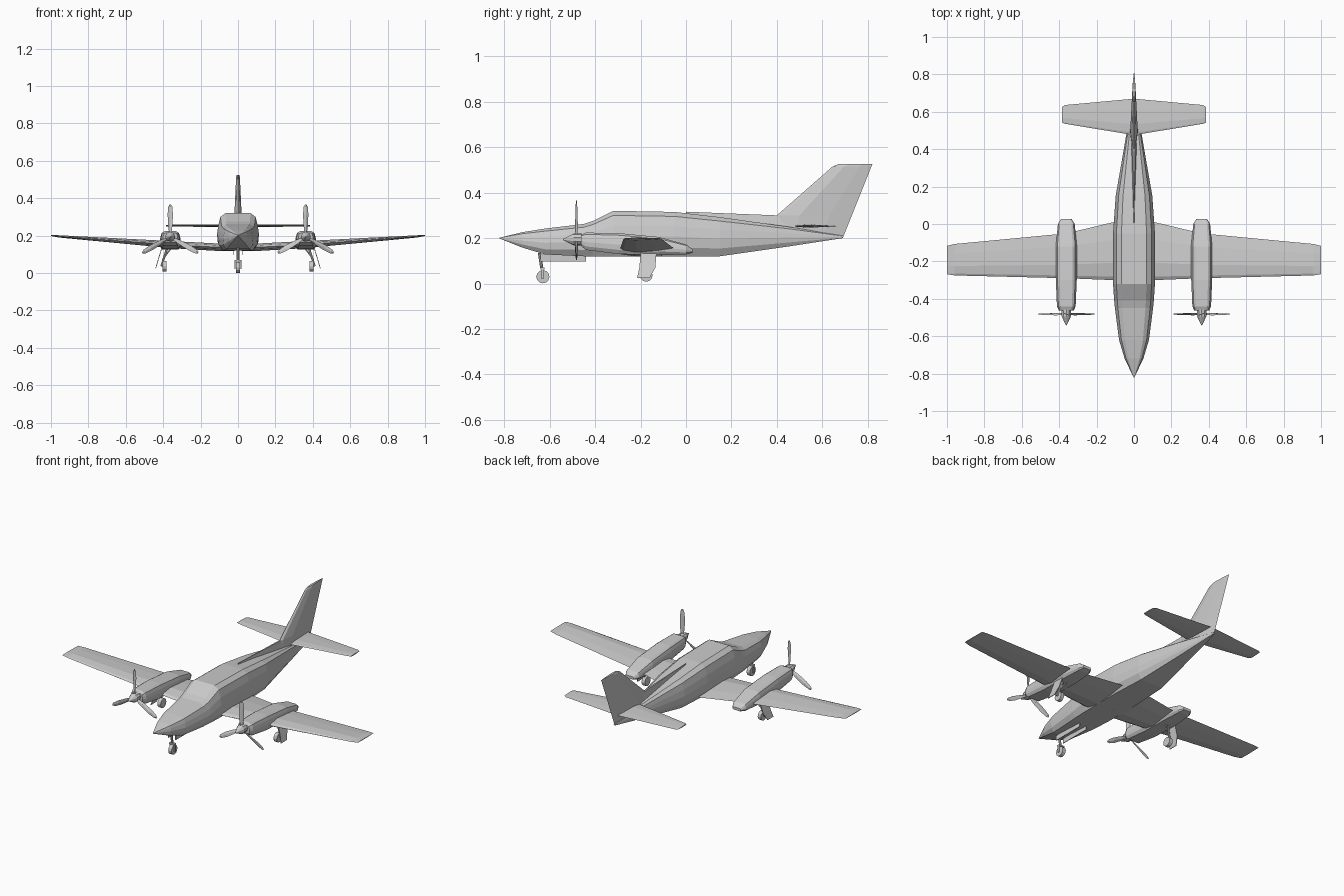
import bpy, bmesh, math
from mathutils import Vector, Matrix

if "Cube" in bpy.data.objects:
    bpy.data.objects.remove(bpy.data.objects["Cube"])

COLOUR = (0.6, 0.6, 0.6, 1)
paint = bpy.data.materials.new("light grey")
paint.use_nodes = True
paint.diffuse_color = COLOUR
paint.node_tree.nodes["Principled BSDF"].inputs["Base Color"].default_value = COLOUR


def finish(name, bm, mirror=False):
    """Turn a bmesh into a painted object, mirrored across x if asked."""
    bmesh.ops.recalc_face_normals(bm, faces=bm.faces)
    mesh = bpy.data.meshes.new(name)
    bm.to_mesh(mesh)
    bm.free()
    mesh.materials.append(paint)
    ob = bpy.data.objects.new(name, mesh)
    bpy.context.collection.objects.link(ob)
    if mirror:
        ob.modifiers.new("mirror", 'MIRROR').use_mirror_merge = False
    return ob


def skin(bm, rings):
    """Skin a row of equal rings and cap both ends."""
    rows = [[bm.verts.new(p) for p in ring] for ring in rings]
    n = len(rows[0])
    for a, b in zip(rows, rows[1:]):
        for i in range(n):
            j = (i + 1) % n
            bm.faces.new((a[i], a[j], b[j], b[i]))
    bm.faces.new(rows[0])
    bm.faces.new(rows[-1])


def loft(name, rings, mirror=False):
    bm = bmesh.new()
    skin(bm, rings)
    return finish(name, bm, mirror)


HULL = [(0.76, 0), (0.96, 0.2), (1, 0.45), (0.94, 0.68), (0.84, 0.9), (0.6, 1)]


def hull_ring(y, half, low, high, x=0):
    """Rounded box section facing along y."""
    right = [(w * half, low + h * (high - low)) for w, h in HULL]
    pts = right + [(-a, z) for a, z in reversed(right)]
    return [(x + a, y, z) for a, z in pts]


def foil(lead, trail, thick):
    """Angular wing section as (y, offset) pairs."""
    c = trail - lead
    up = [(lead + c * f, thick * t) for f, t in ((0.06, 0.5), (0.3, 1), (0.7, 0.6))]
    return [(lead, 0)] + up + [(trail, 0)] + [(y, -t) for y, t in reversed(up)]


def tube(bm, a, b, r1, r2, sides=8):
    """Tapered cylinder between two points."""
    a, b = Vector(a), Vector(b)
    turn = (b - a).to_track_quat('Z', 'Y').to_matrix().to_4x4()
    bmesh.ops.create_cone(bm, cap_ends=True, segments=sides, radius1=r1, radius2=r2,
                          depth=(b - a).length,
                          matrix=Matrix.Translation((a + b) / 2) @ turn)


def box(bm, centre, size):
    bmesh.ops.create_cube(bm, size=1, matrix=Matrix.Translation(centre)
                          @ Matrix.Diagonal((*size, 1)))


# Fuselage with stepped windscreen and tapering tail
body = [(-0.82, 0.002, 0.198, 0.202), (-0.72, 0.05, 0.158, 0.226),
        (-0.62, 0.08, 0.128, 0.242), (-0.45, 0.102, 0.12, 0.262),
        (-0.41, 0.106, 0.12, 0.275), (-0.32, 0.112, 0.119, 0.32),
        (-0.05, 0.112, 0.119, 0.315), (0.15, 0.098, 0.12, 0.292),
        (0.45, 0.046, 0.163, 0.25), (0.69, 0.006, 0.2, 0.21)]
loft("fuselage", [hull_ring(*s) for s in body])

# Tail fin and its long fillet
fin = [(0.2, 0.4, 0.69, 0.022), (0.3, 0.4, 0.73, 0.02),
       (0.515, 0.645, 0.816, 0.01), (0.525, 0.67, 0.82, 0.007)]
loft("tail_fin", [[(t, y, z) for y, t in foil(a, b, k)] for z, a, b, k in fin])
fillet = [(0, 0.002, 0.3, 0.316), (0.4, 0.018, 0.23, 0.3), (0.5, 0.02, 0.22, 0.3)]
loft("fin_fillet", [[(w, y, lo), (w * 0.3, y, hi), (-w * 0.3, y, hi), (-w, y, lo)]
                    for y, w, lo, hi in fillet])

# Wings and tailplane
wing = [(0.02, -0.3, 0.012, 0.138, 0.02), (0.11, -0.3, 0.01, 0.138, 0.02),
        (0.36, -0.29, -0.05, 0.152, 0.019), (0.96, -0.275, -0.107, 0.196, 0.006),
        (1, -0.268, -0.117, 0.2, 0.002)]
tail = [(0, 0.475, 0.67, 0.253, 0.007), (0.37, 0.536, 0.636, 0.253, 0.005),
        (0.385, 0.542, 0.625, 0.253, 0.003)]
for name, rows in (("wing", wing), ("tailplane", tail)):
    loft(name, [[(x, y, z + t) for y, t in foil(a, b, k)] for x, a, b, z, k in rows], True)

# Engine nacelles
ENGINE = 0.362
nacelle = [(-0.462, 0.04, 0.165, 0.215), (-0.44, 0.05, 0.148, 0.224),
           (-0.3, 0.056, 0.13, 0.222), (-0.12, 0.057, 0.125, 0.205),
           (0, 0.045, 0.128, 0.172), (0.028, 0.028, 0.135, 0.152)]
loft("engine_nacelle", [hull_ring(*s, x=ENGINE) for s in nacelle], True)

# Propellers: spinner and three twisted blades
hub = Vector((ENGINE, -0.482, 0.194))
bm = bmesh.new()
tube(bm, hub + Vector((0, 0.025, 0)), hub - Vector((0, 0.012, 0)), 0.026, 0.026, 10)
tube(bm, hub - Vector((0, 0.012, 0)), hub - Vector((0, 0.06, 0)), 0.026, 0.002, 10)
finish("spinner", bm, True)

bm = bmesh.new()
for k in range(3):
    spin = Matrix.Rotation(k * math.tau / 3, 3, 'Y')
    rings = []
    for r, w, twist in ((0.01, 0.007, 0.7), (0.06, 0.013, 0.5), (0.12, 0.015, 0.3),
                        (0.16, 0.011, 0.2), (0.172, 0.004, 0.2)):
        c, s = math.cos(twist), math.sin(twist)
        section = [(w, 0), (0, 0.003), (-w, 0), (0, -0.003)]
        rings.append([hub + spin @ Vector((a * c - b * s, a * s + b * c, r))
                      for a, b in section])
    skin(bm, rings)
finish("propeller_blades", bm, True)

# Nose gear: wheel, strut, fork and open doors
bm = bmesh.new()
tube(bm, (-0.011, -0.63, 0.03), (0.011, -0.63, 0.03), 0.029, 0.029, 12)
finish("nose_wheel", bm)
bm = bmesh.new()
tube(bm, (0, -0.645, 0.135), (0, -0.635, 0.07), 0.007, 0.007)
box(bm, (0, -0.632, 0.066), (0.036, 0.018, 0.008))
for side in (-1, 1):
    box(bm, (side * 0.016, -0.631, 0.045), (0.005, 0.012, 0.046))
finish("nose_strut", bm)
bm = bmesh.new()
box(bm, (0.025, -0.54, 0.112), (0.004, 0.2, 0.03))
finish("nose_gear_door", bm, True)

# Main gear: wheel, leg, brace and slanted door
bm = bmesh.new()
tube(bm, (0.382, -0.175, 0.036), (0.404, -0.175, 0.036), 0.028, 0.028, 12)
finish("main_wheel", bm, True)
bm = bmesh.new()
tube(bm, (0.375, -0.16, 0.145), (0.41, -0.175, 0.036), 0.007, 0.006)
tube(bm, (0.36, -0.15, 0.13), (0.404, -0.172, 0.07), 0.004, 0.004, 6)
finish("main_leg", bm, True)
door = [(0.405, 0.135, -0.2, -0.13), (0.425, 0.07, -0.205, -0.135),
        (0.438, 0.025, -0.215, -0.16)]
loft("main_gear_door", [[(x, a, z), (x + 0.004, a, z), (x + 0.004, b, z), (x, b, z)]
                        for x, z, a, b in door], True)
